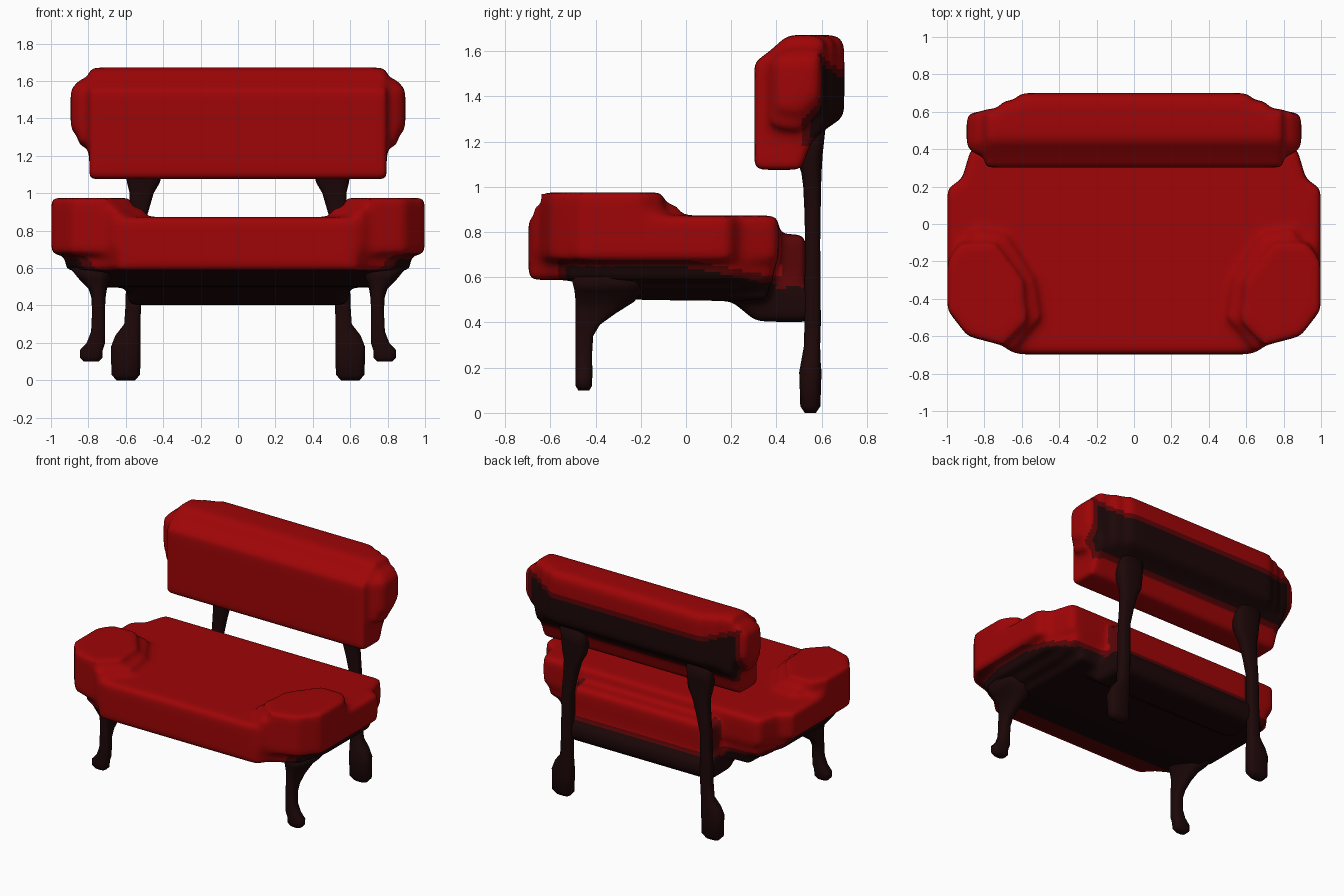
import bpy, bmesh, math

if "Cube" in bpy.data.objects:
    bpy.data.objects.remove(bpy.data.objects["Cube"])


def material(name, rgb):
    m = bpy.data.materials.new(name)
    m.diffuse_color = (*rgb, 1)
    m.use_nodes = True
    m.node_tree.nodes["Principled BSDF"].inputs["Base Color"].default_value = m.diffuse_color
    return m


RED = material("red fabric", (0.345, 0.0015, 0.002))
DEEP = material("deep red edge", (0.10, 0.0015, 0.002))
DARK = material("dark wood", (0.012, 0.0022, 0.0025))


def prism(bm, pts, lo, hi, axis):
    """Extrude a closed outline: axis 'z' takes (x, y) points, axis 'x' takes (y, z) points."""
    def place(p, t):
        return (p[0], p[1], t) if axis == 'z' else (t, p[0], p[1])
    a = [bm.verts.new(place(p, lo)) for p in pts]
    b = [bm.verts.new(place(p, hi)) for p in pts]
    bm.faces.new(a)
    bm.faces.new(b)
    n = len(pts)
    for i in range(n):
        bm.faces.new((a[i], a[(i + 1) % n], b[(i + 1) % n], b[i]))


def mirrored(half):
    """Close a right-hand outline with its mirror image."""
    return half + [(-x, y) for x, y in reversed(half)]


def rect(x, y0, y1):
    return mirrored([(x, y0), (x, y1)])


def finish(name, bm, mats):
    bmesh.ops.recalc_face_normals(bm, faces=bm.faces)
    me = bpy.data.meshes.new(name)
    bm.to_mesh(me)
    bm.free()
    ob = bpy.data.objects.new(name, me)
    bpy.context.collection.objects.link(ob)
    for m in mats:
        me.materials.append(m)
    for p in me.polygons:
        p.use_smooth = True
    return ob


def soften(name, bm, mats, rule, voxel=0.018, steps=20):
    """Fuse overlapping solids into one soft skin, then colour faces by a rule."""
    ob = finish(name, bm, [])
    r = ob.modifiers.new("fuse", 'REMESH')
    r.mode = 'VOXEL'
    r.voxel_size = voxel
    s = ob.modifiers.new("soften", 'SMOOTH')
    s.factor = 0.5
    s.iterations = steps
    dg = bpy.context.evaluated_depsgraph_get()
    me = bpy.data.meshes.new_from_object(ob.evaluated_get(dg))
    ob.modifiers.clear()
    ob.data = me
    me.materials.clear()
    for m in mats:
        me.materials.append(m)
    for p in me.polygons:
        p.use_smooth = True
        c, n = p.center, p.normal
        p.material_index = 2 if rule(c, n, 0) else 1 if rule(c, n, .035) else 0


# Seat: wide upper slab, narrower belly, rear lip and two raised front corners
bm = bmesh.new()
prism(bm, mirrored([(.63, -.697), (.72, -.6), (.89, -.575), (.998, -.46), (.998, .19),
                    (.92, .24), (.87, .41)]), .67, .873, 'z')
prism(bm, mirrored([(.62, -.697), (.7, -.61), (.86, -.52), (.92, -.3), (.92, .2), (.83, .39)]),
      .588, .75, 'z')
prism(bm, rect(.56, .3, .53), .55, .79, 'z')
for s in (1, -1):
    corner = [(.998, -.46), (.998, -.2), (.93, -.1), (.74, -.1), (.59, -.3), (.57, -.52),
              (.7, -.65), (.89, -.6)]
    prism(bm, [(s * x, y) for x, y in corner], .67, .975, 'z')
    prism(bm, [(s * x, y) for x, y in [(.96, -.4), (.96, -.2), (.85, -.03), (.68, -.06),
                                       (.53, -.3), (.5, -.5), (.66, -.69), (.72, -.62)]],
          .7, .92, 'z')
# Frame and rear rail below it, fused to the cushion
prism(bm, [(-.53, .62), (-.5, .58), (-.22, .5), (.2, .495), (.36, .5), (.38, .66), (-.5, .66)],
      -.76, .76, 'x')
prism(bm, [(-.48, .64), (-.48, .59), (-.2, .54), (.2, .54), (.34, .56), (.35, .66)],
      -.84, .84, 'x')
prism(bm, [(.2, .495), (.31, .405), (.54, .4), (.575, .45), (.575, .53), (.5, .57), (.2, .57)],
      -.59, .59, 'x')


def seat_wood(c, n, pad):
    rim = .645 - .07 * max(0, min(1, c.y / .35)) + pad
    lip_end = pad and c.y > .42 and abs(c.x) > .52
    return lip_end or c.z < .555 + pad or (c.z < rim and -.53 - pad < c.y < .4 + pad and n.z < .3)


soften("seat", bm, [RED, DEEP, DARK], seat_wood)

# Backrest: thick centre, thinner ends, bulging sides and a wooden panel behind
bm = bmesh.new()
for half, back in ((.62, .70), (.71, .66), (.795, .615)):
    prism(bm, [(.302, 1.085), (.302, 1.55), (.37, 1.6), (.45, 1.672), (back - .03, 1.672),
               (back, 1.64), (back, 1.31), (.61, 1.25), (.555, 1.2), (.51, 1.075), (.32, 1.075)],
          -half, half, 'x')
prism(bm, [(.37, 1.27), (.37, 1.56), (.44, 1.61), (.6, 1.61), (.6, 1.36), (.5, 1.24)],
      -.855, .855, 'x')
prism(bm, [(.4, 1.34), (.4, 1.57), (.59, 1.57), (.59, 1.4), (.5, 1.32)], -.895, .895, 'x')


def back_wood(c, n, pad):
    top = 1.48 + .06 * max(0, abs(c.x) - .6) / .2 + pad
    return c.y > .55 - pad and 1.22 - pad < c.z < top and abs(c.x) < .82 + pad and n.y > -.1


soften("backrest", bm, [RED, DEEP, DARK], back_wood)


def leg(name, sections, side, n=16):
    """Loft rounded-square sections given as (z, x, y, half width, half depth)."""
    bm = bmesh.new()
    rings = []
    for z, x, y, rx, ry in sections:
        ring = []
        for i in range(n):
            a = 2 * math.pi * (i + .5) / n
            c, s = math.cos(a), math.sin(a)
            ring.append(bm.verts.new((side * (x + rx * math.copysign(abs(c) ** .7, c)),
                                      y + ry * math.copysign(abs(s) ** .7, s), z)))
        rings.append(ring)
    for a, b in zip(rings, rings[1:]):
        for i in range(n):
            j = (i + 1) % n
            bm.faces.new((a[i], a[j], b[j], b[i]))
    bm.faces.new(rings[0])
    bm.faces.new(rings[-1])
    finish(name, bm, [DARK])


# Front legs with outward feet and flared tops; back legs rising as backrest posts
FRONT = [(.10, .785, -.452, .04, .025), (.12, .785, -.452, .06, .037), (.16, .785, -.452, .062, .038),
         (.20, .76, -.452, .05, .038), (.26, .748, -.452, .038, .037), (.34, .746, -.45, .036, .04),
         (.39, .746, -.435, .036, .055), (.44, .746, -.40, .038, .09), (.49, .75, -.36, .05, .13),
         (.54, .765, -.34, .085, .155), (.60, .78, -.34, .12, .17)]
BACK = [(0, .60, .55, .05, .025), (.03, .60, .55, .078, .045), (.18, .60, .55, .08, .05),
        (.24, .588, .553, .068, .042), (.30, .565, .558, .044, .036), (.40, .56, .56, .042, .037),
        (.75, .555, .56, .04, .034), (.88, .535, .56, .05, .036), (1.0, .515, .558, .065, .04),
        (1.06, .505, .555, .09, .045), (1.14, .505, .545, .1, .06), (1.28, .51, .56, .1, .06)]
for side, label in ((1, "right"), (-1, "left")):
    leg("front_leg_" + label, FRONT, side)
    leg("back_leg_" + label, BACK, side)
